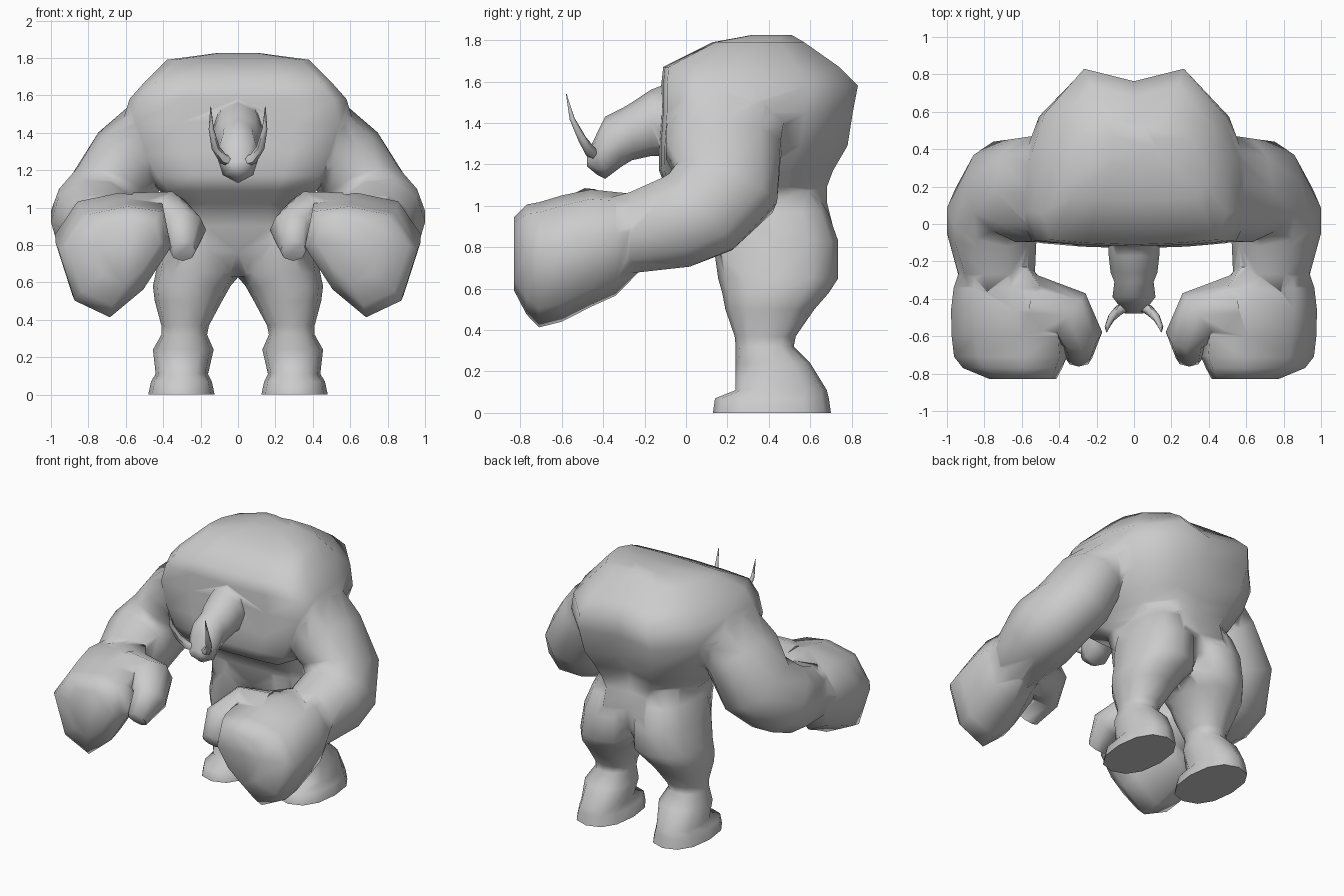
import bpy, bmesh
from math import sin, cos, pi, radians
from mathutils import Vector


def ring(c, u, v, a, b, n=10, e=2.0):
    """Superellipse cross-section around c, spanned by axes u and v."""
    c, u, v = Vector(c), Vector(u), Vector(v)
    pts = []
    for i in range(n):
        ct, st = cos(2 * pi * i / n), sin(2 * pi * i / n)
        x = (1 if ct >= 0 else -1) * abs(ct) ** (2 / e)
        y = (1 if st >= 0 else -1) * abs(st) ** (2 / e)
        pts.append(c + u * a * x + v * b * y)
    return pts


def tube_ring(c, d, a, b, n=10, e=2.0):
    """Ring facing along d, with a across (x-like) and b over the other axis."""
    d = Vector(d).normalized()
    x = Vector((1, 0, 0))
    u = (x - d * x.dot(d)).normalized()
    return ring(c, u, d.cross(u), a, b, n, e)


def flat_ring(z, x0, x1, y0, y1, n=12, e=2.3):
    """Horizontal ring filling the given x and y range."""
    return ring(((x0 + x1) / 2, (y0 + y1) / 2, z), (1, 0, 0), (0, 1, 0),
                (x1 - x0) / 2, (y1 - y0) / 2, n, e)


def smooth(ob, angle):
    bpy.ops.object.select_all(action='DESELECT')
    ob.select_set(True)
    bpy.context.view_layer.objects.active = ob
    bpy.ops.object.shade_smooth_by_angle(angle=radians(angle))


def loft(name, rings, side=1):
    """Skin the rings; side=-1 builds the mirrored copy."""
    bm = bmesh.new()
    loops = [[bm.verts.new((p.x * side, p.y, p.z)) for p in r] for r in rings]
    n = len(loops[0])
    for lo, hi in zip(loops, loops[1:]):
        for i in range(n):
            j = (i + 1) % n
            bm.faces.new((lo[i], lo[j], hi[j], hi[i]))
    bm.faces.new(loops[0][::-1])
    bm.faces.new(loops[-1])
    bmesh.ops.recalc_face_normals(bm, faces=bm.faces)
    me = bpy.data.meshes.new(name)
    bm.to_mesh(me)
    bm.free()
    ob = bpy.data.objects.new(name, me)
    bpy.context.collection.objects.link(ob)
    return ob


# Hunched torso: flat-chested outline narrowing to a notched back
half = [(0.5, 0.01), (0.88, 0.03), (1.0, 0.2), (0.97, 0.48),
        (0.82, 0.75), (0.46, 1.0)]
outline = ([(0, 0)] + half + [(0, 0.93)]
           + [(-x, t) for x, t in reversed(half)])
# z, half width, front y, back y
torso = [(0.63, 0.16, 0.26, 0.58), (0.76, 0.36, 0.15, 0.69),
         (0.90, 0.35, 0.12, 0.71), (1.02, 0.34, 0.07, 0.68),
         (1.09, 0.42, -0.10, 0.68), (1.17, 0.49, -0.13, 0.71),
         (1.29, 0.56, -0.13, 0.78), (1.45, 0.62, -0.12, 0.805),
         (1.58, 0.58, -0.12, 0.83), (1.67, 0.50, -0.11, 0.74),
         (1.79, 0.38, 0.13, 0.57), (1.825, 0.12, 0.32, 0.51)]
body = loft("body", [[Vector((x * h, y0 + t * (y1 - y0), z))
                      for x, t in outline] for z, h, y0, y1 in torso])

# Arms: centre, direction, two radii
arm = [((0.38, 0.20, 1.44), (0.75, 0, -0.65), 0.21, 0.30),
       ((0.57, 0.18, 1.27), (0.6, 0, -0.8), 0.22, 0.29),
       ((0.68, 0.19, 1.09), (0.35, -0.35, -0.87), 0.23, 0.27),
       ((0.76, 0.07, 0.97), (0.1, -0.75, -0.65), 0.24, 0.25),
       ((0.76, -0.05, 0.92), (0, -0.95, -0.3), 0.24, 0.235),
       ((0.735, -0.27, 0.87), (0, -1, 0), 0.205, 0.205),
       ((0.72, -0.36, 0.86), (0, -1, 0), 0.19, 0.19)]
arm = [tube_ring(*r, n=10, e=2.2) for r in arm]

# Fists: one outline, scaled and shifted along y
knuckles = [(-0.30, 0.07), (-0.26, 0.27), (-0.06, 0.30), (0.18, 0.25),
            (0.31, 0.06), (0.22, -0.22), (0.03, -0.31), (-0.15, -0.16)]
slices = [(-0.23, 0.62, 0.735, 0.87), (-0.34, 0.82, 0.71, 0.82),
          (-0.46, 0.93, 0.69, 0.80), (-0.60, 1.0, 0.665, 0.75),
          (-0.71, 0.99, 0.655, 0.72), (-0.77, 0.87, 0.645, 0.745),
          (-0.83, 0.58, 0.59, 0.77)]
fist = [[Vector((cx + x * s, y, cz + z * s)) for x, z in knuckles]
        for y, s, cx, cz in slices]

# Thumbs, webbed into the palm
thumb = [ring((0.56, -0.44, 0.92), (0.2, -1, 0), (0, 0, 1), 0.17, 0.16, 8),
         ring((0.35, -0.49, 0.94), (0.6, -0.8, 0), (0, 0, 1), 0.15, 0.145, 8),
         ring((0.28, -0.60, 0.88), (1, -0.2, 0), (0, -0.6, 0.8),
              0.11, 0.12, 8),
         ring((0.295, -0.72, 0.77), (1, 0, 0), (0, -0.6, 0.8), 0.07, 0.07, 8)]

# Legs with flat feet: z, x range, y range
leg = [(0.0, 0.125, 0.48, 0.13, 0.70), (0.07, 0.14, 0.465, 0.14, 0.69),
       (0.11, 0.16, 0.44, 0.24, 0.68), (0.24, 0.13, 0.455, 0.24, 0.60),
       (0.32, 0.165, 0.41, 0.24, 0.52), (0.37, 0.155, 0.41, 0.235, 0.53),
       (0.50, 0.085, 0.445, 0.19, 0.62), (0.58, 0.04, 0.455, 0.175, 0.69),
       (0.65, -0.02, 0.44, 0.155, 0.735), (0.83, -0.02, 0.41, 0.13, 0.735),
       (0.97, 0.02, 0.36, 0.13, 0.685), (1.10, 0.05, 0.30, 0.18, 0.60)]
leg = [flat_ring(*r) for r in leg]

# Head and snout: y, bottom z, top z, half width
head = [(-0.04, 1.24, 1.61, 0.14), (-0.17, 1.24, 1.56, 0.135),
        (-0.26, 1.22, 1.50, 0.125), (-0.31, 1.19, 1.47, 0.105),
        (-0.39, 1.13, 1.43, 0.115), (-0.43, 1.15, 1.35, 0.085),
        (-0.478, 1.19, 1.25, 0.05)]
head = [ring((0, y, (z0 + z1) / 2), (1, 0, 0), (0, 0, 1), h, (z1 - z0) / 2, 8)
        for y, z0, z1, h in head]

# Fuse all limbs into one continuous skin
parts = [loft("head", head)]
for side in (1, -1):
    for name, rings in (("arm", arm), ("fist", fist), ("thumb", thumb),
                        ("leg", leg)):
        parts.append(loft(name, rings, side))
for p in parts:
    m = body.modifiers.new("Union", 'BOOLEAN')
    m.operation = 'UNION'
    m.solver = 'EXACT'
    m.object = p
bpy.context.view_layer.update()
deps = bpy.context.evaluated_depsgraph_get()
skin = bpy.data.meshes.new_from_object(body.evaluated_get(deps))
body.modifiers.clear()
body.data = skin
for p in parts:
    bpy.data.objects.remove(p)
smooth(body, 72)

# Tusks
tusk = [((0.02, -0.43, 1.24), (1, -0.3, 0.1), 0.028),
        ((0.08, -0.46, 1.26), (0.8, -0.4, 0.5), 0.028),
        ((0.12, -0.50, 1.32), (0.3, -0.4, 0.9), 0.022),
        ((0.143, -0.55, 1.42), (0.1, -0.3, 1), 0.014),
        ((0.146, -0.578, 1.54), (0, -0.2, 1), 0.002)]
tusk = [ring(c, Vector(d).cross((0, 1, 0)).normalized(),
             Vector(d).cross(Vector(d).cross((0, 1, 0))).normalized(),
             r, r, 6) for c, d, r in tusk]
for side in (1, -1):
    smooth(loft("tusk", tusk, side), 60)
